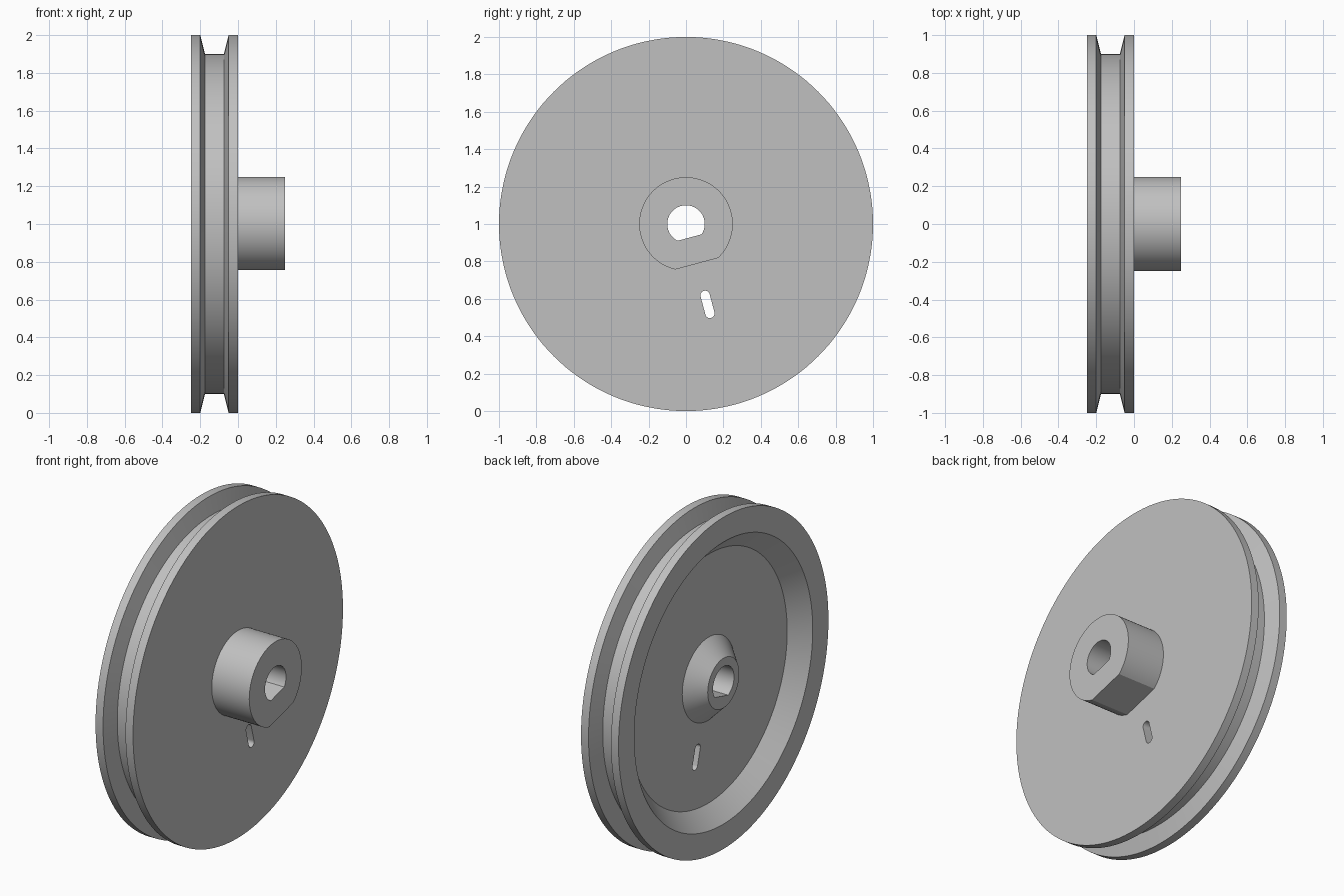
import bpy, bmesh
from math import cos, sin, pi, acos, radians

if "Cube" in bpy.data.objects:
    bpy.data.objects.remove(bpy.data.objects["Cube"], do_unlink=True)

AXLE_Z = 1.0
KEY = radians(-75)      # direction of the flats and the slot, in the y-z plane
SEGMENTS = 144

grey = bpy.data.materials.new("light grey")
grey.use_nodes = True
grey.diffuse_color = (0.53, 0.53, 0.53, 1)
grey.node_tree.nodes["Principled BSDF"].inputs["Base Color"].default_value = grey.diffuse_color


def arc(radius, start, end, steps, centre=(0, 0)):
    """Points (y, z) on an arc, both ends included."""
    angles = [start + (end - start) * i / steps for i in range(steps + 1)]
    return [(centre[0] + radius * cos(a), centre[1] + radius * sin(a)) for a in angles]


def circle(radius):
    return arc(radius, 0, 2 * pi, SEGMENTS)[:-1]


def d_shape(radius, flat):
    half = acos(flat / radius)
    return arc(radius, KEY + half, KEY + 2 * pi - half, 96)


def solid(name, sections):
    """Capped solid through (x, outline) sections along the axle."""
    bm = bmesh.new()
    rings = [[bm.verts.new((x, y, z + AXLE_Z)) for y, z in outline]
             for x, outline in sections]
    for a, b in zip(rings, rings[1:]):
        for i in range(len(a)):
            j = (i + 1) % len(a)
            bm.faces.new((a[i], a[j], b[j], b[i]))
    bm.faces.new(rings[0])
    bm.faces.new(rings[-1])
    bmesh.ops.recalc_face_normals(bm, faces=bm.faces)
    mesh = bpy.data.meshes.new(name)
    bm.to_mesh(mesh)
    bm.free()
    mesh.materials.append(grey)
    obj = bpy.data.objects.new(name, mesh)
    bpy.context.collection.objects.link(obj)
    return obj


# Wheel: rear boss, dished recess, rim with belt groove, flat front plate
profile = [(-0.25, 0.15), (-0.15, 0.25), (-0.15, 0.75), (-0.25, 0.85),
           (-0.25, 1), (-0.2, 1), (-0.175, 0.9), (-0.075, 0.9),
           (-0.05, 1), (0, 1)]
wheel = solid("pulley_wheel", [(x, circle(r)) for x, r in profile])

# Hub with a flat, D-shaped bore and rounded slot
hub = solid("hub", [(x, d_shape(0.25, 0.22)) for x in (-0.08, 0.25)])
bore = solid("bore_cutter", [(x, d_shape(0.1, 0.075)) for x in (-0.4, 0.4)])
ends = [(d * cos(KEY), d * sin(KEY)) for d in (0.395, 0.495)]
slot_outline = (arc(0.025, KEY + pi / 2, KEY + 3 * pi / 2, 16, ends[0])
                + arc(0.025, KEY - pi / 2, KEY + pi / 2, 16, ends[1]))
slot = solid("slot_cutter", [(x, slot_outline) for x in (-0.4, 0.4)])

# Join the hub, then cut the openings
bpy.context.view_layer.objects.active = wheel
for tool, operation in ((hub, "UNION"), (bore, "DIFFERENCE"), (slot, "DIFFERENCE")):
    mod = wheel.modifiers.new(tool.name, "BOOLEAN")
    mod.object, mod.operation, mod.solver = tool, operation, "EXACT"
    bpy.ops.object.modifier_apply(modifier=mod.name)
    bpy.data.objects.remove(tool, do_unlink=True)

bpy.ops.object.select_all(action="DESELECT")
wheel.select_set(True)
bpy.ops.object.shade_smooth_by_angle(angle=radians(20))
